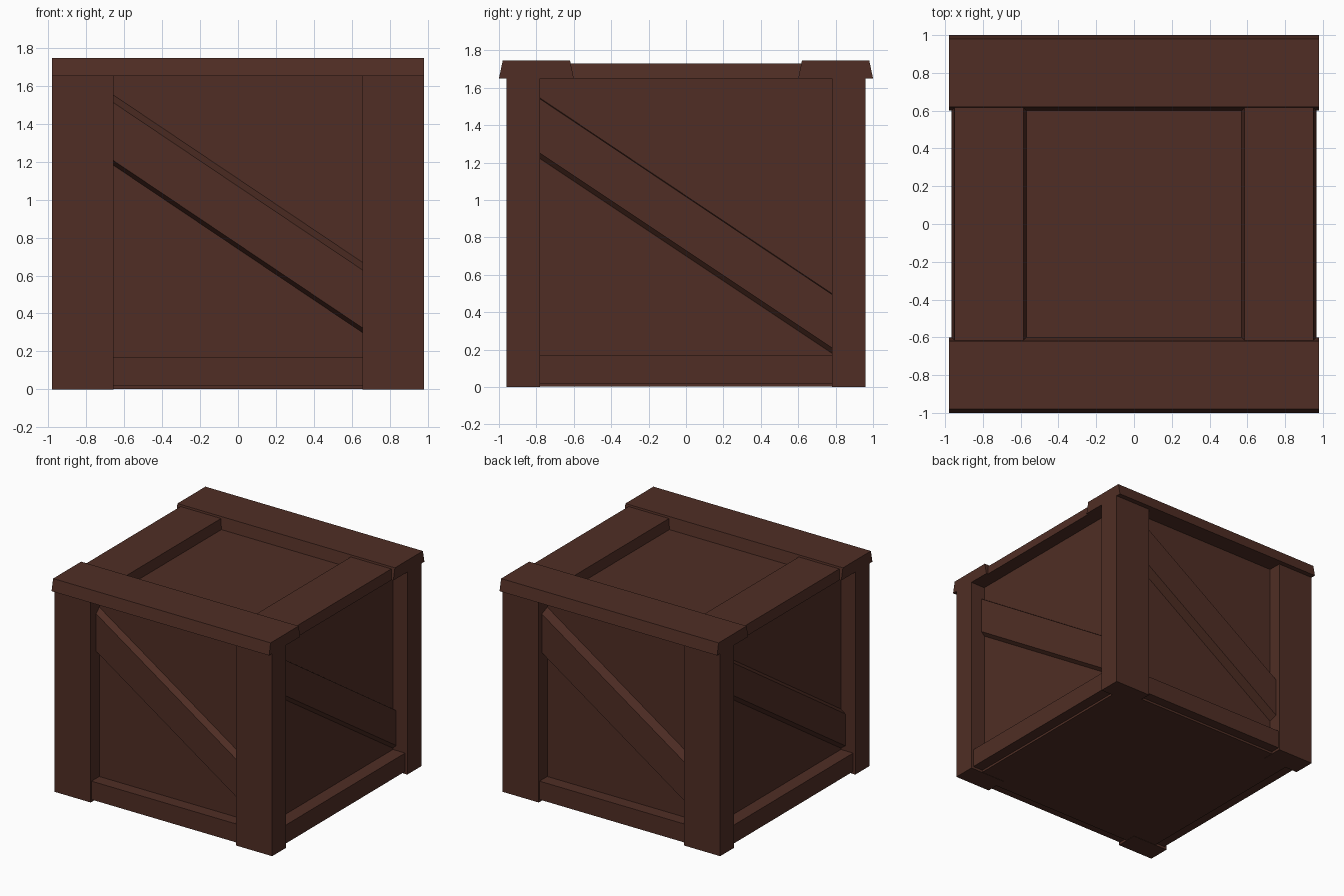
import bpy
from math import pi
from mathutils import Matrix

cube = bpy.data.objects.get("Cube")
if cube:
    bpy.data.objects.remove(cube, do_unlink=True)

wood = bpy.data.materials.new("dark_brown_wood")
wood.use_nodes = True
colour = (0.080, 0.027, 0.018, 1)
wood.diffuse_color = colour
wood.node_tree.nodes["Principled BSDF"].inputs["Base Color"].default_value = colour


def loft(name, bottom, top):
    """Solid between two matching four-point loops."""
    faces = [(3, 2, 1, 0), (4, 5, 6, 7)]
    faces += [(i, (i + 1) % 4, (i + 1) % 4 + 4, i + 4) for i in range(4)]
    mesh = bpy.data.meshes.new(name)
    mesh.from_pydata(bottom + top, [], faces)
    mesh.materials.append(wood)
    obj = bpy.data.objects.new(name, mesh)
    bpy.context.collection.objects.link(obj)
    return obj


def slab(name, x0, x1, y0, y1, z0, z1, bx=0, by=0):
    """Box whose top is drawn in by bx and by."""
    def loop(a, b, z):
        return [(x0 + a, y0 + b, z), (x1 - a, y0 + b, z),
                (x1 - a, y1 - b, z), (x0 + a, y1 - b, z)]
    return loft(name, loop(0, 0, z0), loop(bx, by, z1))


def brace(name, half, wall, depth, left, right, bevel_top, bevel_low, turn):
    """Diagonal plank with sloping long edges, made on the front and turned."""
    def loop(y, up, low):
        return [(-half, y, left[0] + low), (half, y, right[0] + low),
                (half, y, right[1] - up), (-half, y, left[1] - up)]
    obj = loft(name, loop(-wall, 0, 0), loop(-wall - depth, bevel_top, bevel_low))
    obj.data.transform(Matrix.Rotation(turn, 4, "Z"))


# Recessed panels and floor
slab("panel_box", -0.85, 0.85, -0.85, 0.85, 0.02, 1.65)
slab("floor", -0.87, 0.87, -0.87, 0.87, 0.002, 0.1)

# Corner posts
for sx, side in ((-1, "right"), (1, "left")):
    for sy, end in ((-1, "front"), (1, "back")):
        xs = sorted((sx * 0.655, sx * 0.98))
        ys = sorted((sy * 0.78, sy * 0.96))
        slab(f"{end}_{side}_post", *xs, *ys, 0, 1.65)

# Bottom rails and lid boards
for s, end, side in ((-1, "front", "right"), (1, "back", "left")):
    slab(f"{end}_rail", -0.66, 0.66, *sorted((s * 0.84, s * 0.95)), 0.02, 0.17)
    slab(f"{side}_rail", *sorted((s * 0.84, s * 0.96)), -0.79, 0.79, 0.02, 0.17)
    slab(f"{end}_lid_board", -0.98, 0.98, *sorted((s * 0.6, s)), 1.65, 1.745, 0, 0.02)
    slab(f"{side}_lid_board", *sorted((s * 0.57, s * 0.965)), -0.63, 0.63, 1.65, 1.73, 0.015, 0)

# Diagonal braces
wide = ((1.18, 1.55), (0.30, 0.67))
side_span = ((1.22, 1.545), (0.18, 0.50))
brace("front_brace", 0.655, 0.85, 0.04, *wide, 0.04, 0.025, 0)
brace("back_brace", 0.655, 0.85, 0.07, *wide, 0.03, 0.025, pi)
brace("left_brace", 0.78, 0.85, 0.03, *side_span, 0.005, 0.03, pi / 2)
brace("right_brace", 0.78, 0.85, 0.04, *side_span, 0.03, 0.03, -pi / 2)

# Consistent outward normals
import bmesh
for obj in bpy.context.collection.objects:
    if obj.type == "MESH" and wood.name in obj.data.materials:
        bm = bmesh.new()
        bm.from_mesh(obj.data)
        bmesh.ops.recalc_face_normals(bm, faces=bm.faces)
        bm.to_mesh(obj.data)
        bm.free()
